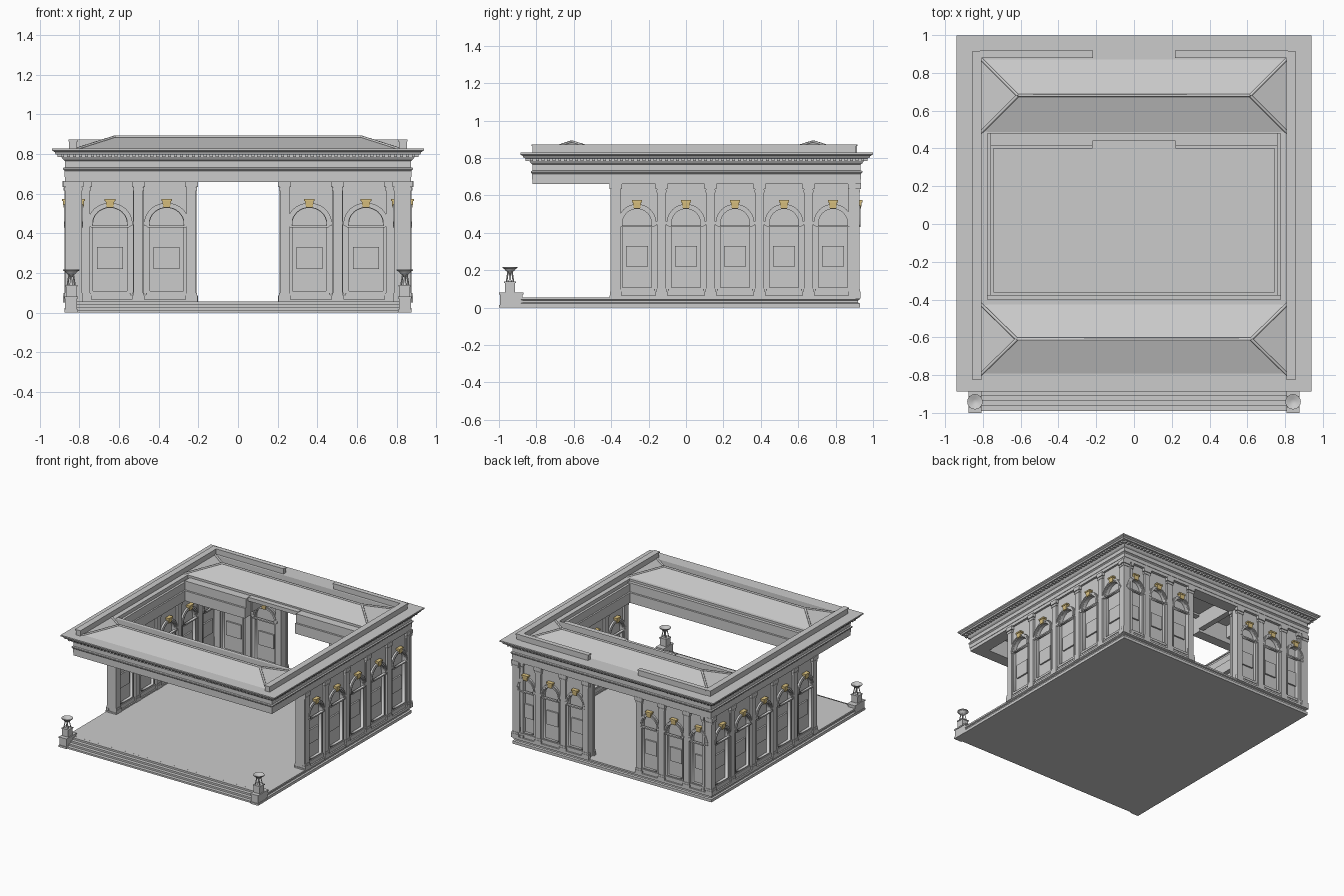
import bpy, bmesh, math
from mathutils import Matrix, Vector

if "Cube" in bpy.data.objects:
    bpy.data.objects.remove(bpy.data.objects["Cube"])

col = bpy.context.scene.collection
gold = bpy.data.materials.new("gold")
gold.diffuse_color = (0.72, 0.55, 0.22, 1)
gold.use_nodes = True
gold.node_tree.nodes["Principled BSDF"].inputs["Base Color"].default_value = gold.diffuse_color


def add_box(bm, x0, x1, y0, y1, z0, z1):
    m = Matrix.Translation(((x0+x1)/2, (y0+y1)/2, (z0+z1)/2)) @ Matrix.Diagonal((x1-x0, y1-y0, z1-z0, 1))
    return bmesh.ops.create_cube(bm, size=1, matrix=m)["verts"]


def place(name, mesh, loc=(0, 0, 0), rot=0, sx=1, mat=None):
    ob = bpy.data.objects.new(name, mesh)
    ob.location, ob.rotation_euler[2], ob.scale[0] = loc, rot, sx
    if mat and not mesh.materials:
        mesh.materials.append(mat)
    col.objects.link(ob)
    return ob


def to_mesh(name, bm):
    bmesh.ops.recalc_face_normals(bm, faces=bm.faces)
    me = bpy.data.meshes.new(name)
    bm.to_mesh(me)
    bm.free()
    return me


def boxes(name, *dims, mirror=False):
    bm = bmesh.new()
    for d in dims:
        add_box(bm, *d)
        if mirror:
            add_box(bm, -d[1], -d[0], *d[2:])
    return place(name, to_mesh(name, bm))


def rect_loft(name, x, y0, y1, prof, closed=True):
    """Sweep a profile of (outward offset, z) round a rectangle."""
    bm = bmesh.new()
    rings = [[bm.verts.new(p) for p in ((-x-n, y0-n, z), (x+n, y0-n, z), (x+n, y1+n, z), (-x-n, y1+n, z))]
             for n, z in prof]
    pairs = list(zip(rings, rings[1:] + rings[:1])) if closed else list(zip(rings, rings[1:]))
    for a, b in pairs:
        for i in range(4):
            j = (i+1) % 4
            bm.faces.new((a[i], a[j], b[j], b[i]))
    if not closed:
        bm.faces.new(rings[0])
        bm.faces.new(rings[-1])
    return place(name, to_mesh(name, bm))


def add_plate(bm, loops, y0, y1):
    """Flat plate in the xz plane with holes, from nested outlines."""
    cu = bpy.data.curves.new("outline", 'CURVE')
    cu.dimensions, cu.fill_mode, cu.extrude = '2D', 'BOTH', (y1-y0)/2
    for pts in loops:
        s = cu.splines.new('POLY')
        s.points.add(len(pts)-1)
        for p, (a, b) in zip(s.points, pts):
            p.co = (a, b, 0, 1)
        s.use_cyclic_u = True
    ob = bpy.data.objects.new("outline", cu)
    col.objects.link(ob)
    me = bpy.data.meshes.new_from_object(ob.evaluated_get(bpy.context.evaluated_depsgraph_get()))
    bpy.data.objects.remove(ob)
    me.transform(Matrix.Translation((0, (y0+y1)/2, 0)) @ Matrix.Rotation(math.pi/2, 4, 'X'))
    bm.from_mesh(me)
    bpy.data.meshes.remove(me)


def arch(h, z0, zs=0.45, n=16):
    return [(-h, z0), (h, z0)] + [(h*math.cos(math.pi*i/n), zs + h*math.sin(math.pi*i/n)) for i in range(n+1)]


def rrect(h, z0, z1, r, n=4):
    return [(sx*(h-r) + r*math.cos(a), zc + r*math.sin(a))
            for k, (sx, zc) in enumerate(((1, z1-r), (-1, z1-r), (-1, z0+r), (1, z0+r)))
            for a in [math.pi/2*(k + i/n) for i in range(n+1)]]


# Template window bay, facing -y, width 0.262
W = 0.262
bm = bmesh.new()
full = [(-W/2, 0.05), (W/2, 0.05), (W/2, 0.67), (-W/2, 0.67)]
add_plate(bm, [full, arch(0.08, 0.105)], 0, 0.022)
add_plate(bm, [full, rrect(0.106, 0.085, 0.665, 0.02)], -0.008, 0)
add_plate(bm, [arch(0.09, 0.095), arch(0.078, 0.108)], -0.006, 0)
add_plate(bm, [arch(0.104, 0.44), arch(0.08, 0.43)], -0.014, 0)
add_plate(bm, [arch(0.098, 0.44), arch(0.088, 0.43)], -0.02, -0.014)
for s in (-1, 1):
    add_box(bm, s*0.092-0.014, s*0.092+0.014, -0.018, 0.01, 0.445, 0.46)
add_box(bm, -0.06, 0.06, 0.008, 0.03, 0.22, 0.33)
add_box(bm, -0.095, 0.095, -0.012, 0.0, 0.085, 0.1)
bay_mesh = to_mesh("window_bay", bm)

# Template keystone
bm = bmesh.new()
for v in add_box(bm, -0.024, 0.024, -0.028, 0.0, 0.53, 0.572):
    if v.co.z < 0.55:
        v.co.x *= 0.7
        v.co.y *= 0.85
add_box(bm, -0.027, 0.027, -0.031, 0.0, 0.563, 0.574)
key_mesh = to_mesh("keystone", bm)

# Template pilaster
bm = bmesh.new()
for h, d, z0, z1 in ((0.024, 0.016, 0.05, 0.66), (0.031, 0.021, 0.05, 0.085), (0.028, 0.019, 0.085, 0.1),
                     (0.028, 0.019, 0.615, 0.63), (0.033, 0.023, 0.635, 0.665)):
    add_box(bm, -h, h, -d, 0.005, z0, z1)
pil_mesh = to_mesh("pilaster", bm)


def wall_side(name, rot, face, start, w, count):
    """Row of bays on one wall face; the face lies 'face' along the outward normal."""
    R = Matrix.Rotation(rot, 3, 'Z')
    for i in range(count+1):
        at = lambda u: R @ Vector((u, -face, 0))
        e = 0.018 * ((i == 0) - (i == count))
        place(name + "_pilaster", pil_mesh, at(start + i*w + e), rot)
        if i < count:
            c = at(start + (i+0.5)*w)
            place(name + "_bay", bay_mesh, c, rot, w/W)
            place(name + "_keystone", key_mesh, c, rot, 1, gold)


q = math.pi/2
wall_side("right_outer", q, 0.857, -0.393, 0.262, 5)
wall_side("left_outer", -q, 0.857, -0.917, 0.262, 5)
wall_side("right_inner", -q, -0.803, -0.917, 0.262, 5)
wall_side("left_inner", q, -0.803, -0.393, 0.262, 5)
for s in (-1, 1):
    mid_out, mid_in = s*0.543, s*0.503
    wall_side("back_outer", 2*q, 0.912, mid_out-0.327, 0.218, 3)
    wall_side("back_inner", 0, -0.858, mid_in-0.286, 0.286, 2)

# Wall cores, wall ends, jambs and corners
boxes("wall_cores", (0.823, 0.837, -0.4, 0.92, 0.05, 0.67), (0.217, 0.86, 0.878, 0.892, 0.05, 0.67),
      (0.79, 0.868, -0.405, -0.375, 0.05, 0.665), (0.215, 0.245, 0.845, 0.925, 0.05, 0.665),
      (0.815, 0.868, 0.87, 0.925, 0.05, 0.665), mirror=True)
boxes("wall_plinths", (0.785, 0.876, -0.41, 0.93, 0.05, 0.066), (0.215, 0.87, 0.84, 0.932, 0.05, 0.066), mirror=True)

# Floor base with moulded edge, and front steps
rect_loft("floor_base", 0.87, -0.88, 0.925, [(0.005, 0), (0.005, 0.022), (-0.006, 0.027), (-0.006, 0.038),
                                            (0.003, 0.042), (0.003, 0.055)], closed=False)
boxes("front_steps", *[(-0.815, 0.815, -0.99+0.027*i, -0.86, 0, 0.0137*(i+1)) for i in range(4)])

# Entablature and cornice ring
rect_loft("entablature", 0.873, -0.82, 0.933,
          [(-0.098, 0.66), (0, 0.66), (0, 0.685), (0.003, 0.685), (0.003, 0.715), (0.01, 0.722), (0.01, 0.73),
           (0, 0.733), (0, 0.765), (0.01, 0.772), (0.018, 0.785), (0.018, 0.797), (0.048, 0.799), (0.052, 0.81),
           (0.066, 0.818), (0.066, 0.828), (-0.098, 0.828)])
dent = []
for i in range(60):
    x = -0.885 + i*0.03
    y = -0.825 + i*0.03
    dent += [(x-0.008, x+0.008, -0.858, -0.83, 0.784, 0.799), (x-0.008, x+0.008, 0.943, 0.971, 0.784, 0.799)]
    if y < 0.95:
        dent += [(s*0.897-0.014, s*0.897+0.014, y-0.008, y+0.008, 0.784, 0.799) for s in (-1, 1)]
boxes("dentils", *dent)

# Roof decks and ceiling beams
boxes("roof_decks", (-0.80, 0.80, -0.80, -0.40, 0.80, 0.827), (-0.80, 0.80, 0.48, 0.88, 0.80, 0.827))
beams = [(0.745, 0.78, -0.40, 0.48, 0.66, 0.74), (0.757, 0.78, -0.40, 0.48, 0.74, 0.80),
         (0.22, 0.76, 0.40, 0.48, 0.66, 0.74), (0.22, 0.76, 0.415, 0.48, 0.74, 0.81),
         (0.215, 0.26, 0.48, 0.84, 0.68, 0.80), (0.48, 0.52, 0.48, 0.84, 0.70, 0.80),
         (0.215, 0.26, -0.73, -0.40, 0.70, 0.80), (0.48, 0.52, -0.73, -0.40, 0.70, 0.80)]
boxes("ceiling_beams", *beams, mirror=True)
boxes("cross_beams", (-0.775, 0.775, -0.42, -0.36, 0.66, 0.74), (-0.775, 0.775, -0.42, -0.375, 0.74, 0.81),
      (-0.22, 0.22, 0.44, 0.485, 0.785, 0.815), (-0.775, 0.775, -0.58, -0.55, 0.72, 0.80))

# Hipped roofs with ridge caps
for name, y0, y1, rx in (("front_roof", -0.80, -0.42, 0.62), ("back_roof", 0.48, 0.88, 0.615)):
    ym = (y0+y1)/2
    pts = [(-0.815, y0, 0.825), (0.815, y0, 0.825), (0.815, y1, 0.825), (-0.815, y1, 0.825),
           (-rx, ym, 0.887), (rx, ym, 0.887)]
    me = bpy.data.meshes.new(name)
    me.from_pydata(pts, [], [(0, 1, 5, 4), (1, 2, 5), (2, 3, 4, 5), (3, 0, 4), (3, 2, 1, 0)])
    place(name, me)
    cu = bpy.data.curves.new(name + "_ridge_caps", 'CURVE')
    cu.dimensions, cu.bevel_depth, cu.bevel_resolution, cu.use_fill_caps = '3D', 0.008, 1, True
    for a, b in ((0, 4), (3, 4), (4, 5), (5, 1), (5, 2)):
        s = cu.splines.new('POLY')
        s.points.add(1)
        s.points[0].co, s.points[1].co = (*pts[a], 1), (*pts[b], 1)
    place(name + "_ridge_caps", cu)

# Parapets
boxes("parapets", (0.812, 0.852, -0.82, 0.91, 0.82, 0.868), (0.808, 0.856, -0.825, 0.915, 0.863, 0.873),
      (0.22, 0.815, 0.885, 0.915, 0.82, 0.868), (0.216, 0.815, 0.88, 0.918, 0.863, 0.873), mirror=True)

# Pedestals
boxes("pedestals", (0.812, 0.872, -0.995, -0.875, 0, 0.072), (0.808, 0.876, -1.0, -0.87, 0.07, 0.08),
      (0.808, 0.876, -1.0, -0.87, 0, 0.015), (0.815, 0.869, -0.968, -0.914, 0.08, 0.132),
      (0.811, 0.873, -0.972, -0.91, 0.132, 0.14), mirror=True)

# Brazier: turned bowl and stem on four splayed legs
bm = bmesh.new()
prof = [(0, 0.14), (0.012, 0.14), (0.006, 0.15), (0.005, 0.18), (0.012, 0.188), (0.024, 0.198), (0.03, 0.207),
        (0.041, 0.212), (0.041, 0.218), (0.032, 0.216), (0.015, 0.205), (0, 0.204)]
vs = [bm.verts.new((r, 0, z)) for r, z in prof]
es = [bm.edges.new(p) for p in zip(vs, vs[1:])]
bmesh.ops.spin(bm, geom=vs+es, cent=(0, 0, 0), axis=(0, 0, 1), angle=2*math.pi, steps=16)
bmesh.ops.remove_doubles(bm, verts=bm.verts, dist=1e-5)
for k in range(4):
    for v in add_box(bm, -0.003, 0.003, -0.003, 0.003, 0.14, 0.195):
        d = 0.026 if v.co.z < 0.16 else 0.014
        v.co = Matrix.Rotation(k*q + q/2, 3, 'Z') @ (v.co + Vector((d, 0, 0)))
brazier = to_mesh("brazier", bm)
for s in (-1, 1):
    ob = place("brazier", brazier, (s*0.842, -0.941, 0))
bpy.context.view_layer.objects.active = ob
ob.select_set(True)
bpy.ops.object.shade_smooth_by_angle()
